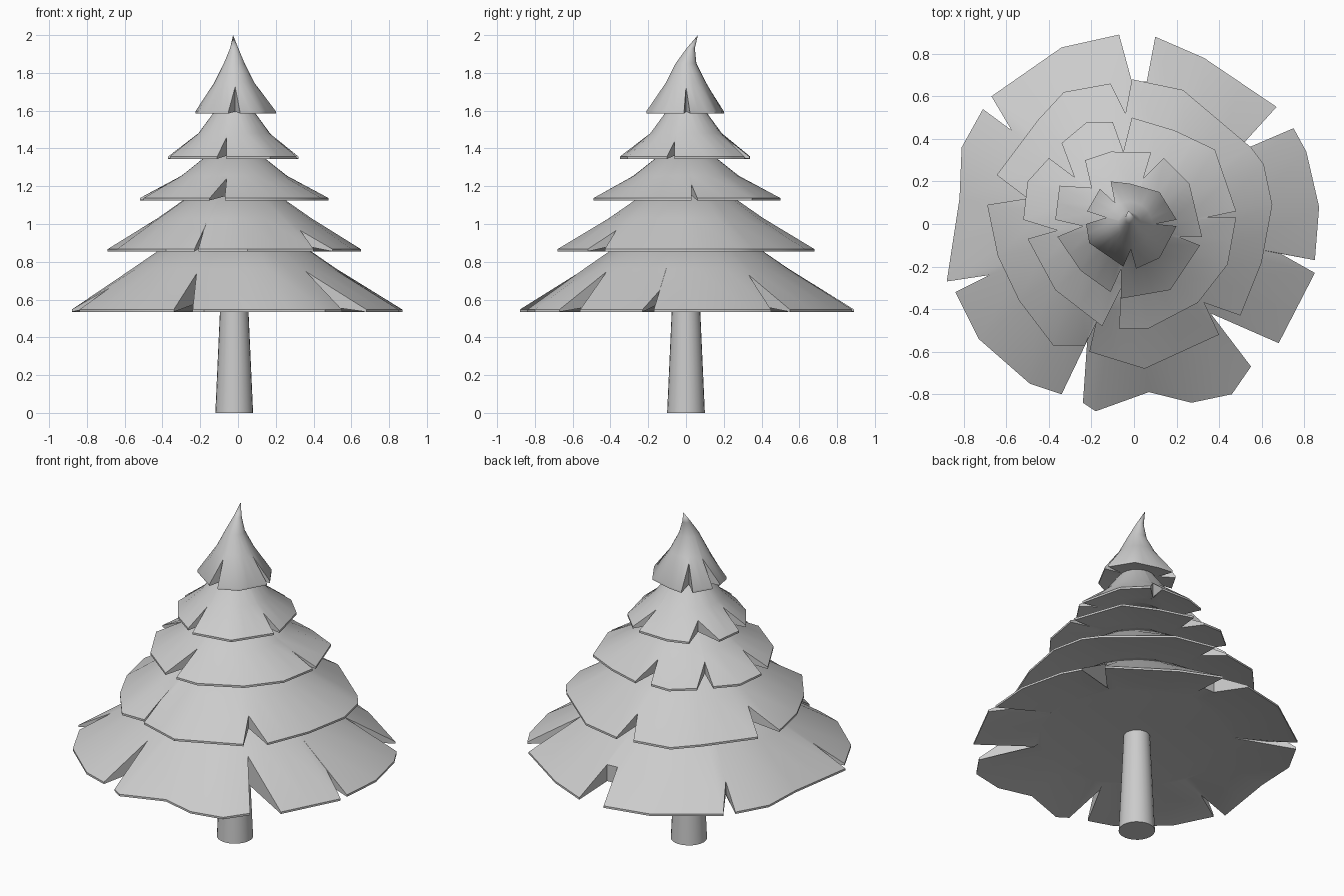
import bpy, bmesh, math

if "Cube" in bpy.data.objects:
    bpy.data.objects.remove(bpy.data.objects["Cube"])

CX = -0.02  # trunk axis offset


def finish(bm, name, angle=40):
    bmesh.ops.recalc_face_normals(bm, faces=bm.faces)
    me = bpy.data.meshes.new(name)
    bm.to_mesh(me)
    bm.free()
    ob = bpy.data.objects.new(name, me)
    bpy.context.collection.objects.link(ob)
    bpy.ops.object.select_all(action='DESELECT')
    ob.select_set(True)
    bpy.context.view_layer.objects.active = ob
    bpy.ops.object.shade_smooth_by_angle(angle=math.radians(angle))
    return ob


def tier(name, outline, R, z0, rings, tip=None):
    """Notched skirt: ragged rim outline (top view), round rings above, recessed flat underside."""
    notch_r = 0.84 * R
    pts = [(x, y, math.hypot(x, y) < notch_r) for x, y in outline]
    # subdivide long rim edges so that the upper rings stay round
    dense = []
    for a, b in zip(pts, pts[1:] + pts[:1]):
        dense.append(a)
        if not (a[2] or b[2]):
            d = abs(math.atan2(a[1], a[0] - CX) - math.atan2(b[1], b[0] - CX))
            d = min(d, 2 * math.pi - d)
            n = max(1, round(d / math.radians(15)))
            for i in range(1, n):
                t = i / n
                dense.append((a[0] + (b[0] - a[0]) * t, a[1] + (b[1] - a[1]) * t, False))
    r1, z1 = rings[0]
    depth = 0.07 * R
    bm = bmesh.new()
    loops = [[] for _ in range(3 + len(rings))]
    for x, y, notch in dense:
        a = math.atan2(y, x - CX)
        r = math.hypot(x - CX, y)
        top = z0 + 0.012
        low = z0
        if notch:
            top = z1 + (z0 - z1) * min(1, max(0.05, (r - r1) / (R - r1)))
            low = z0 + depth * 0.7
        column = [(CX + r1 * math.cos(a), r1 * math.sin(a), z0 + depth), (x, y, low), (x, y, top)]
        column += [(CX + q * math.cos(a), q * math.sin(a), z) for q, z in rings]
        for loop, co in zip(loops, column):
            loop.append(bm.verts.new(co))
    n = len(dense)
    for lo, hi in zip(loops, loops[1:]):
        for i in range(n):
            j = (i + 1) % n
            bm.faces.new((lo[i], lo[j], hi[j], hi[i]))
    bm.faces.new(loops[0])
    if tip:
        # bent top point
        mid = []
        for v in loops[-1]:
            mid.append(bm.verts.new((-0.02 + (v.co.x - CX) * 0.4, 0.025 + v.co.y * 0.4, 1.93)))
        t = bm.verts.new(tip)
        for i in range(n):
            j = (i + 1) % n
            bm.faces.new((loops[-1][i], loops[-1][j], mid[j], mid[i]))
            bm.faces.new((mid[i], mid[j], t))
    else:
        bm.faces.new(loops[-1])
    return finish(bm, name)


# trunk
bm = bmesh.new()
bmesh.ops.create_cone(bm, cap_ends=True, segments=24, radius1=0.1, radius2=0.07, depth=0.66)
bmesh.ops.translate(bm, verts=bm.verts, vec=(CX, 0, 0.33))
finish(bm, "trunk")

# branch skirts, lowest to highest
tier("branches_lowest", [
    (-.34, .83), (-.07, .89), (-.01, .67), (.06, .67), (.10, .88), (.33, .78), (.67, .55),
    (.47, .33), (.75, .45), (.81, .34), (.87, .08), (.85, -.17), (.69, -.14), (.85, -.23), (.68, -.56),
    (.36, -.42), (.55, -.67), (.46, -.80), (.27, -.84), (.07, -.79), (-.18, -.88), (-.24, -.84),
    (-.22, -.55), (-.34, -.80), (-.49, -.75), (-.73, -.54), (-.84, -.32), (-.68, -.24),
    (-.88, -.27), (-.82, .12), (-.81, .36), (-.71, .54), (-.575, .44), (-.67, .60)],
    0.9, 0.535, [(.54, .765), (.3, .93)])

tier("branches_low", [
    (-.33, .62), (-.11, .66), (-.04, .52), (-.01, .68), (.23, .63), (.55, .36), (.61, .28),
    (.65, .09), (.60, -.18), (.50, -.43), (.33, -.37), (.40, -.52), (.05, -.68), (-.21, -.60),
    (-.18, -.47), (-.23, -.57), (-.38, -.57), (-.54, -.36), (-.64, -.15), (-.69, .09),
    (-.50, .12), (-.645, .23), (-.45, .49)],
    0.68, 0.855, [(.41, 1.03), (.18, 1.19)])

tier("branches_middle", [
    (-.22, .48), (-.10, .48), (-.05, .34), (-.01, .50), (.19, .44), (.38, .35), (.48, .06),
    (.34, .03), (.48, .03), (.44, -.19), (.30, -.37), (.07, -.49), (-.07, -.49), (-.06, -.30),
    (-.15, -.48), (-.37, -.31), (-.50, -.07), (-.36, -.03), (-.52, .02), (-.50, .20),
    (-.40, .31), (-.28, .22), (-.34, .38)],
    0.5, 1.125, [(.28, 1.255), (.11, 1.39)])

tier("branches_high", [
    (-.23, .30), (-.11, .34), (.08, .335), (.04, .21), (.14, .31), (.26, .19), (.32, -.06),
    (.21, -.06), (.31, -.10), (.17, -.31), (-.06, -.35), (-.06, -.21), (-.11, -.32),
    (-.25, -.22), (-.36, -.06), (-.24, -.01), (-.37, .02), (-.35, .18), (-.2, .17)],
    0.35, 1.345, [(.19, 1.48), (.08, 1.63)])

tier("tree_top", [
    (-.11, .20), (-.02, .19), (.12, .15), (.20, .02), (.10, 0), (.20, -.01), (.12, -.16),
    (.01, -.21), (-.015, -.12), (-.05, -.20), (-.21, -.09), (-.225, 0), (-.13, .03),
    (-.22, .06), (-.16, .165), (-.09, .10)],
    0.21, 1.585, [(.105, 1.75), (.055, 1.85)], tip=(-.026, .063, 2.0))
